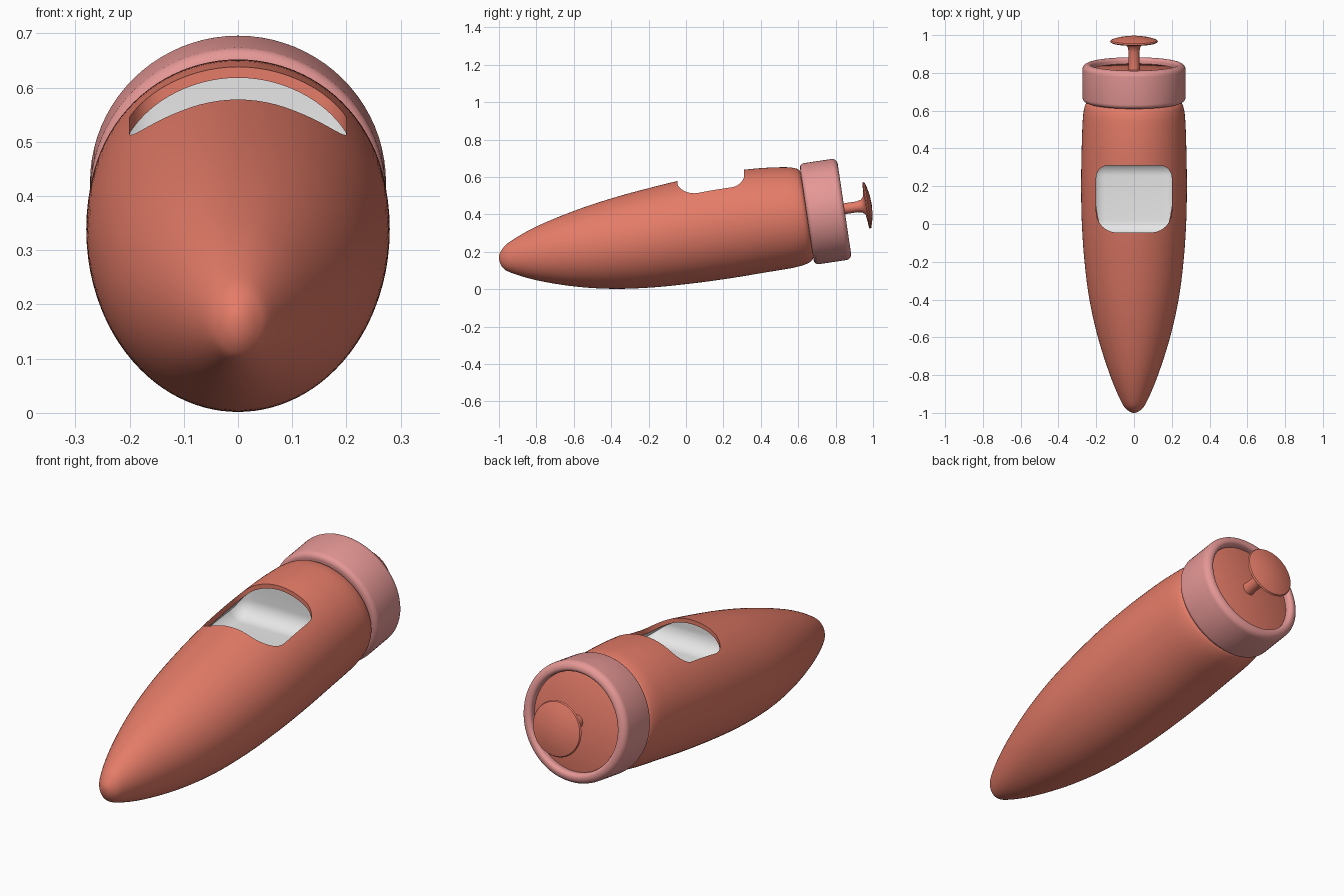
import bpy, bmesh, math
from mathutils import Matrix, Vector

old = bpy.data.objects.get("Cube")
if old:
    bpy.data.objects.remove(old, do_unlink=True)


def material(name, rgb):
    m = bpy.data.materials.new(name)
    m.use_nodes = True
    m.diffuse_color = (*rgb, 1)
    m.node_tree.nodes["Principled BSDF"].inputs["Base Color"].default_value = (*rgb, 1)
    return m


CORAL = material("coral", (0.78, 0.2, 0.138))
PINK = material("pink", (0.79, 0.315, 0.305))
WHITE = material("white", (0.8, 0.8, 0.8))


def make_object(name, bm, mats, index=0):
    bmesh.ops.recalc_face_normals(bm, faces=bm.faces)
    for f in bm.faces:
        f.material_index = index
    mesh = bpy.data.meshes.new(name)
    bm.to_mesh(mesh)
    bm.free()
    for m in mats:
        mesh.materials.append(m)
    ob = bpy.data.objects.new(name, mesh)
    bpy.context.scene.collection.objects.link(ob)
    return ob


def activate(ob):
    bpy.ops.object.select_all(action='DESELECT')
    ob.select_set(True)
    bpy.context.view_layer.objects.active = ob


def smooth(ob, angle=35):
    activate(ob)
    bpy.ops.object.shade_smooth_by_angle(angle=math.radians(angle))


def boolean(ob, cutter, operation):
    mod = ob.modifiers.new("cut", 'BOOLEAN')
    mod.operation = operation
    mod.solver = 'EXACT'
    mod.object = cutter
    activate(ob)
    bpy.ops.object.modifier_apply(modifier=mod.name)
    bpy.data.objects.remove(cutter, do_unlink=True)


# Hull stations: y, top, bottom, half width
STATIONS = [Vector(s) for s in (
    (-1, .17, .17, 0), (-.985, .21, .122, .035), (-.94, .255, .09, .068),
    (-.8, .335, .048, .127), (-.6, .418, .015, .191), (-.4, .485, .002, .236),
    (-.2, .54, .008, .262), (0, .588, .027, .276), (.2, .622, .055, .28),
    (.4, .645, .09, .277), (.54, .652, .115, .272), (.61, .649, .137, .264),
    (.642, .635, .16, .248), (.655, .6, .2, .21))]
SEGS, STEPS = 96, 6
LEAN = 0.149


def hull_rows():
    first = STATIONS[1]
    pts = [Vector((first[0], first[2], first[1], -first[3]))] + STATIONS + [STATIONS[-1]]
    for i in range(1, len(pts) - 2):
        a, b, c, d = pts[i - 1:i + 3]
        for k in range(STEPS):
            t = k / STEPS
            yield (b * 2 + (c - a) * t + (a * 2 - b * 5 + c * 4 - d) * t * t
                   + (b * 3 - a - c * 3 + d) * t ** 3) / 2
    yield pts[-1]


def hull(inset=0.0):
    bm = bmesh.new()
    rings = []
    for y, top, bottom, half in hull_rows():
        rz, rx, zc = (top - bottom) / 2 - inset, half - inset, (top + bottom) / 2
        if min(rz, rx) < 0.004:
            continue
        lean = LEAN * min(max(y / 0.6, 0), 1)
        ring = []
        for j in range(SEGS):
            a = math.tau * j / SEGS
            h = rz * math.sin(a)
            ring.append(bm.verts.new((rx * math.cos(a), y - lean * h, zc + h)))
        rings.append(ring)
    for p, q in zip(rings, rings[1:]):
        for j in range(SEGS):
            k = (j + 1) % SEGS
            bm.faces.new((p[j], p[k], q[k], q[j]))
    # nose tip and tail cap
    tip = bm.verts.new((0, -1 + inset, 0.168))
    for j in range(SEGS):
        bm.faces.new((tip, rings[0][(j + 1) % SEGS], rings[0][j]))
    bm.faces.new(rings[-1])
    return bm


def block(half, y0, y1, z0, z1):
    bm = bmesh.new()
    bmesh.ops.create_cube(bm, size=1, matrix=Matrix.Translation((0, (y0 + y1) / 2, (z0 + z1) / 2))
                          @ Matrix.Diagonal((2 * half, y1 - y0, z1 - z0, 1)))
    return bm


def bevel(bm, radius, rule):
    edges = [e for e in bm.edges if rule((e.verts[0].co + e.verts[1].co) / 2,
                                         (e.verts[0].co - e.verts[1].co).normalized())]
    bmesh.ops.bevel(bm, geom=edges, offset=radius, segments=10, profile=0.5, affect='EDGES')


# Body with a hollow cockpit below a thin skin
body = make_object("body", hull(), (CORAL, WHITE))

tub = block(.235, -.06, .335, .44, .8)
bevel(tub, .08, lambda c, d: abs(d.z) > .9 or c.z < .45)
cavity = make_object("cavity_cutter", tub, (CORAL, WHITE), 1)
boolean(cavity, make_object("inner_hull", hull(.02), (CORAL, WHITE), 1), 'INTERSECT')
for p in cavity.data.polygons:
    p.material_index = 1
boolean(body, cavity, 'DIFFERENCE')

# Rounded opening through the skin
hole = block(.2, -.045, .31, .49, .9)
bevel(hole, .065, lambda c, d: abs(d.z) > .9 and c.y > .2)
bevel(hole, .11, lambda c, d: abs(d.z) > .9 and c.y < -.04)
boolean(body, make_object("opening_cutter", hole, (CORAL, WHITE), 0), 'DIFFERENCE')
smooth(body)

# Turned tail parts share one tilted axis
TAIL = Matrix.Translation((0, .745, .415)) @ Matrix.Rotation(math.atan(LEAN) - math.pi / 2, 4, 'X')


def turned(name, profile, mat, closed=False):
    bm = bmesh.new()
    verts = [bm.verts.new((r, 0, a)) for r, a in profile]
    for p, q in zip(verts, verts[1:] + (verts[:1] if closed else [])):
        if p is not q:
            bm.edges.new((p, q))
    if not closed and profile[-1][0] > 0:
        raise ValueError(name)
    bmesh.ops.spin(bm, geom=bm.verts[:] + bm.edges[:], cent=(0, 0, 0), axis=(0, 0, 1),
                   angle=math.tau, steps=80, use_merge=False)
    bmesh.ops.remove_doubles(bm, verts=bm.verts, dist=1e-5)
    bm.transform(TAIL)
    ob = make_object(name, bm, (mat,))
    smooth(ob, 40)
    return ob


def corner(r, a, size, start):
    # quarter-round profile corner
    return [(r + size * math.cos(math.radians(start + 15 * i)),
             a + size * math.sin(math.radians(start + 15 * i))) for i in range(7)]


turned("tail_ring",
       [(.225, -.1)] + corner(.248, -.075, .025, -90) + corner(.243, .073, .03, 0)
       + corner(.243, .085, .018, 90), PINK, True)
turned("tail_plate", [(.235, .02), (.235, .066), (.222, .072), (0, .076)], CORAL)

# Knob on a flared stem
turned("knob", [(.033, .06), (.029, .1), (.029, .17), (.034, .197), (.05, .211), (.09, .216),
                (.12, .218), (.126, .223), (.122, .23), (.09, .24), (.045, .248), (0, .251)], CORAL)
